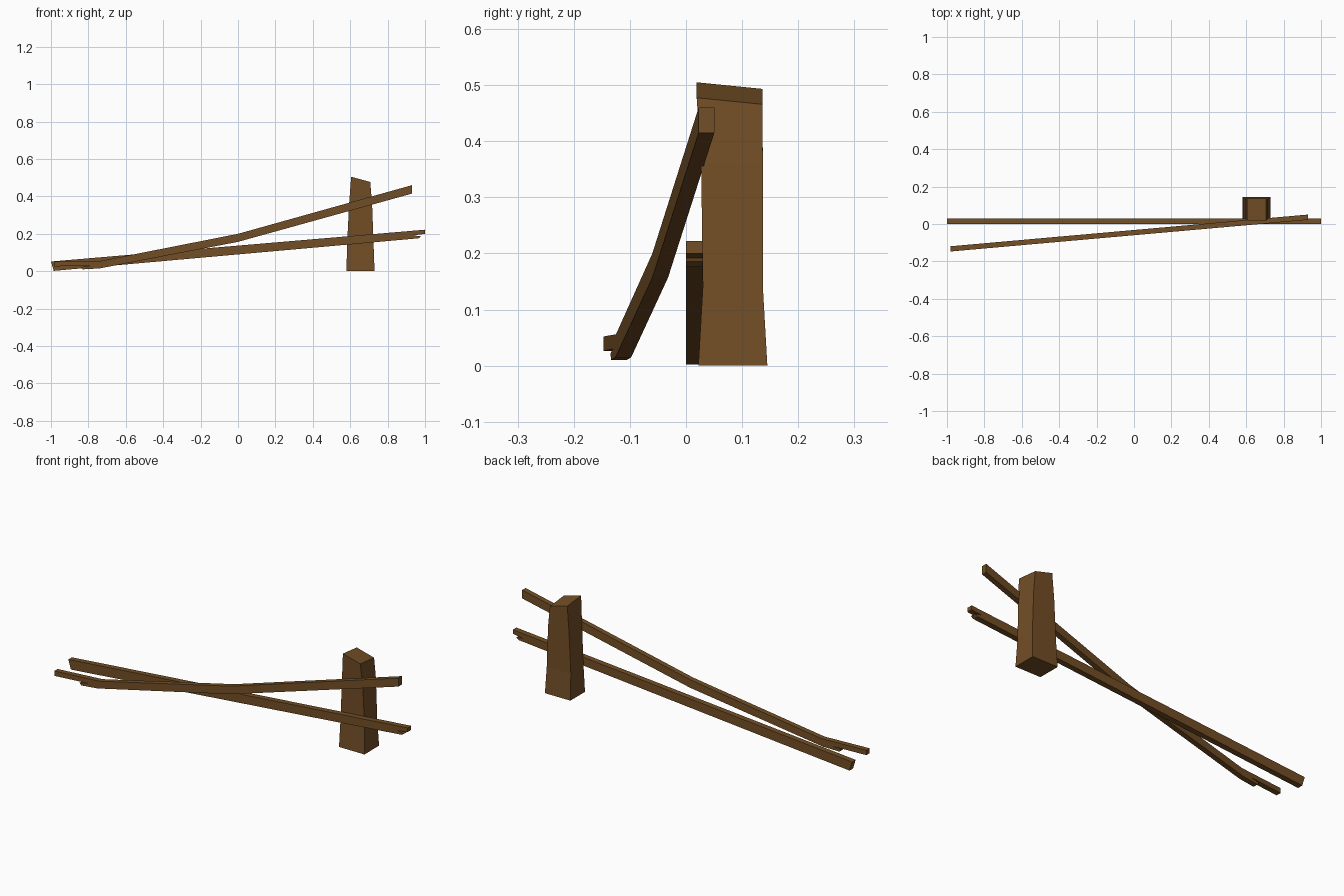
import bpy

if "Cube" in bpy.data.objects:
    bpy.data.objects.remove(bpy.data.objects["Cube"])

wood = bpy.data.materials.new("weathered_brown_wood")
wood.diffuse_color = (0.17, 0.077, 0.019, 1)
wood.use_nodes = True
wood.node_tree.nodes["Principled BSDF"].inputs["Base Color"].default_value = wood.diffuse_color


def make(name, verts, faces):
    me = bpy.data.meshes.new(name)
    me.from_pydata(verts, [], faces)
    me.materials.append(wood)
    ob = bpy.data.objects.new(name, me)
    bpy.context.collection.objects.link(ob)
    return ob


def rail(name, profile, y_front, y_back):
    """Extrude an x-z profile (counter-clockwise seen from the front) between two y functions."""
    n = len(profile)
    verts = [(x, y_front(x), z) for x, z in profile] + [(x, y_back(x), z) for x, z in profile]
    faces = [tuple(range(n)), tuple(range(2 * n - 1, n - 1, -1))]
    faces += [(i, i + n, (i + 1) % n + n, (i + 1) % n) for i in range(n)]
    return make(name, verts, faces)


# lower rail, leaning on the ground at its left end, splintered right end
rail("lower_rail",
     [(-0.985, 0.002), (0.965, 0.176), (0.98, 0.186), (0.94, 0.192),
      (1.0, 0.2), (1.0, 0.222), (-1.0, 0.052)],
     lambda x: 0.0, lambda x: 0.03)

# upper rail, sagging in the middle and broken at its left end
rail("broken_upper_rail",
     [(-0.83, 0.01), (-0.74, 0.015), (0.0, 0.157), (0.93, 0.415), (0.93, 0.46),
      (0.0, 0.2), (-0.73, 0.056), (-0.98, 0.052), (-0.98, 0.026),
      (-0.79, 0.03), (-0.84, 0.022)],
     lambda x: -0.06 + 0.0887 * x, lambda x: -0.032 + 0.0887 * x)

# post: tapered four-sided loft with a slanted cut top
levels = [(0.58, 0.73, 0.022, 0.145, 0.0), (0.583, 0.725, 0.03, 0.137, 0.14),
          (0.594, 0.717, 0.027, 0.137, 0.36), (0.605, 0.707, 0.019, 0.136, None)]
verts = []
for x0, x1, y0, y1, z in levels:
    for x, y in ((x0, y0), (x1, y0), (x1, y1), (x0, y1)):
        top = 0.505 - 0.27 * (x - x0) - 0.1 * (y - y0)
        verts.append((x, y, top if z is None else z))
faces = [(3, 2, 1, 0), (12, 13, 14, 15)]
for k in range(3):
    for i in range(4):
        j = (i + 1) % 4
        faces.append((4 * k + i, 4 * k + j, 4 * k + 4 + j, 4 * k + 4 + i))
make("fence_post", verts, faces)
